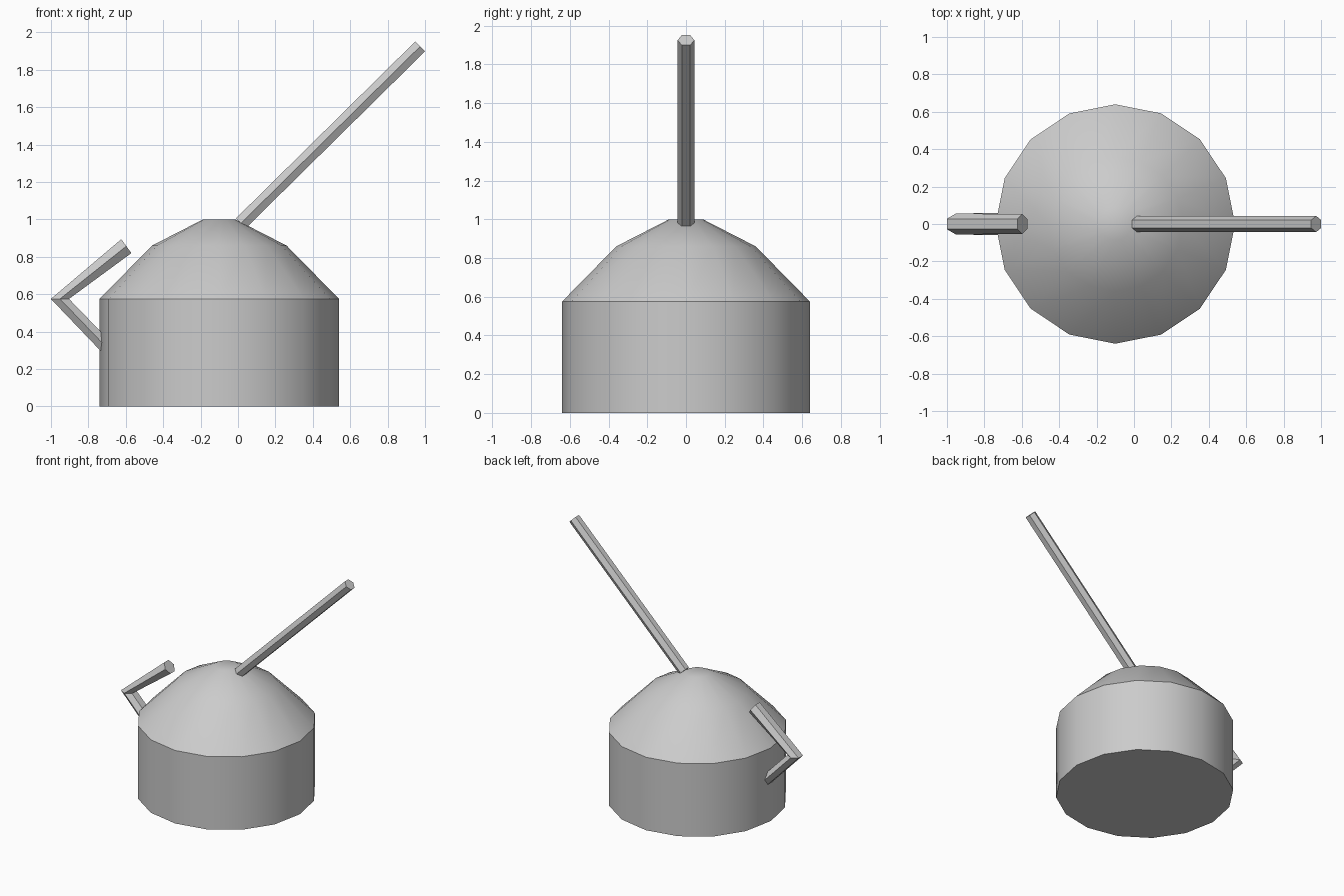
import bpy
import bmesh
from math import cos, sin, radians, tau
from mathutils import Vector

cube = bpy.data.objects.get("Cube")
if cube:
    bpy.data.objects.remove(cube, do_unlink=True)

grey = bpy.data.materials.new("plain grey")
grey.use_nodes = True
colour = (0.6, 0.6, 0.6, 1)
grey.diffuse_color = colour
grey.node_tree.nodes["Principled BSDF"].inputs["Base Color"].default_value = colour


def loft(name, rings):
    """Skin a list of point rings and cap both ends."""
    bm = bmesh.new()
    loops = [[bm.verts.new(p) for p in ring] for ring in rings]
    n = len(loops[0])
    for a, b in zip(loops, loops[1:]):
        for i in range(n):
            j = (i + 1) % n
            bm.faces.new((a[i], a[j], b[j], b[i]))
    bm.faces.new(loops[0])
    bm.faces.new(loops[-1])
    bmesh.ops.recalc_face_normals(bm, faces=bm.faces)
    mesh = bpy.data.meshes.new(name)
    bm.to_mesh(mesh)
    bm.free()
    mesh.materials.append(grey)
    obj = bpy.data.objects.new(name, mesh)
    bpy.context.collection.objects.link(obj)
    bpy.ops.object.select_all(action='DESELECT')
    obj.select_set(True)
    bpy.context.view_layer.objects.active = obj
    bpy.ops.object.shade_smooth_by_angle(angle=radians(30))
    return obj


def circle(radius, z, sides=16, x=-0.1):
    return [(x + radius * cos(tau * i / sides), radius * sin(tau * i / sides), z)
            for i in range(sides)]


def hexagon(x, z, across, r):
    """Hexagon with corners on +-y; its flats face along 'across' (x, z)."""
    d = Vector((across[0], 0, across[1])).normalized()
    side = Vector((0, 1, 0))
    return [Vector((x, 0, z)) + r * (cos(tau * i / 6) * side + sin(tau * i / 6) * d)
            for i in range(6)]


# Drum with faceted dome
profile = [(0.64, 0), (0.64, 0.575), (0.36, 0.86), (0.087, 1.0)]
loft("domed_body", [circle(r, z) for r, z in profile])

# Long slanted pole on the dome
loft("slanted_pole", [hexagon(0.016, 0.98, (-1, 1), 0.043),
                      hexagon(0.974, 1.925, (-1, 1), 0.043)])

# Bent side arm, mitred at the elbow
loft("bent_arm", [hexagon(-0.70, 0.313, (0, -1), 0.06),
                  hexagon(-0.952, 0.575, (-1, 0), 0.056),
                  hexagon(-0.597, 0.857, (-0.59, 0.81), 0.053)])
